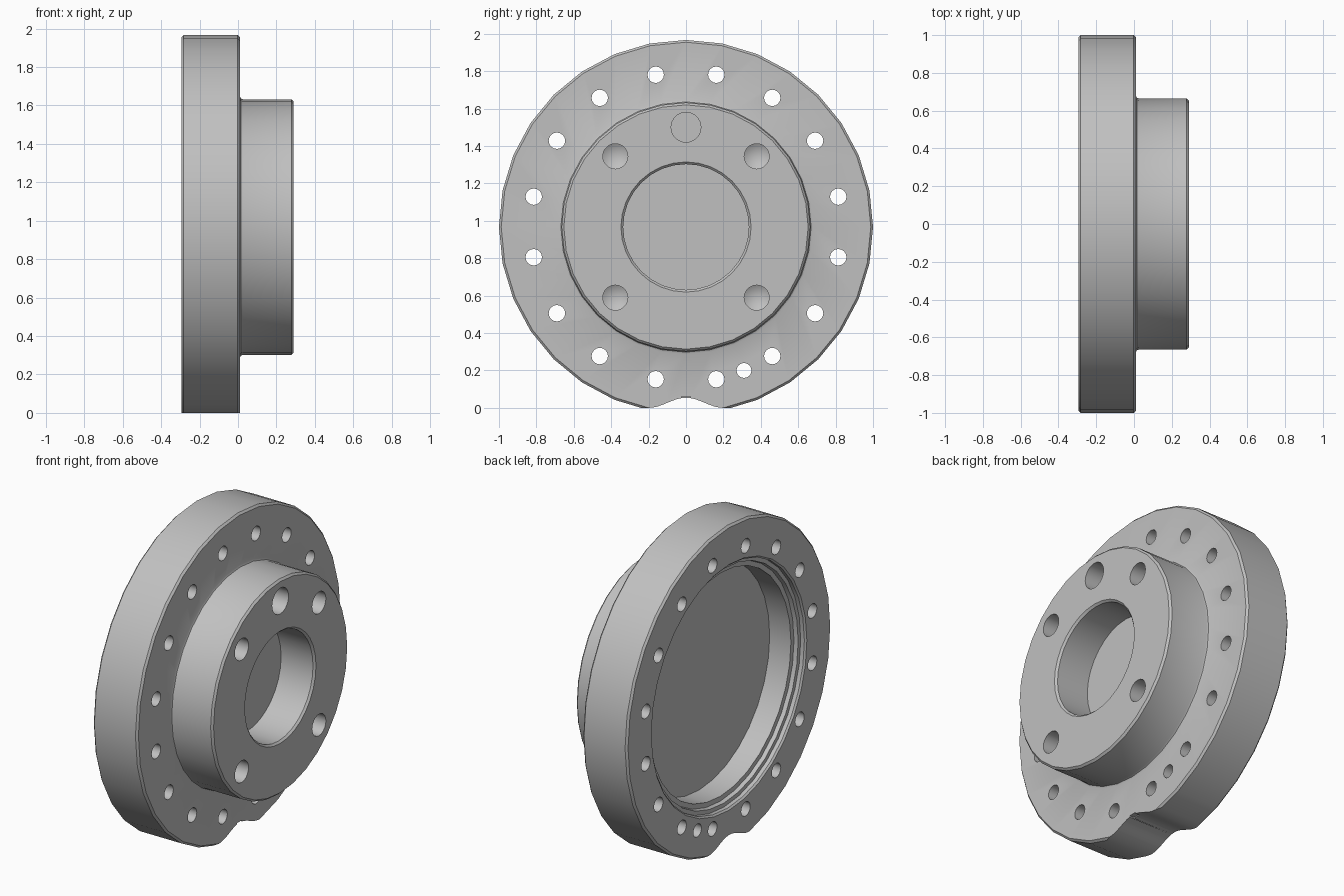
import bpy, bmesh, math
from mathutils import Vector

if "Cube" in bpy.data.objects:
    bpy.data.objects.remove(bpy.data.objects["Cube"], do_unlink=True)

ZC = 0.967          # height of the hub axis
BACK, STEP, FRONT = -0.295, 0.01, 0.29

steel = bpy.data.materials.new("grey steel")
steel.use_nodes = True
GREY = (0.53, 0.53, 0.53, 1)
steel.diffuse_color = GREY
bsdf = steel.node_tree.nodes["Principled BSDF"]
bsdf.inputs["Base Color"].default_value = GREY
bsdf.inputs["Roughness"].default_value = 0.6


def make_object(name, bm):
    bmesh.ops.recalc_face_normals(bm, faces=bm.faces)
    mesh = bpy.data.meshes.new(name)
    bm.to_mesh(mesh)
    bm.free()
    mesh.materials.append(steel)
    obj = bpy.data.objects.new(name, mesh)
    bpy.context.collection.objects.link(obj)
    return obj


def lathe(bm, profile, sides, y=0.0, z=ZC):
    """Turn (x, radius) points around an axis along x; ends are closed."""
    rings = []
    for x, r in profile:
        if r == 0:
            rings.append([bm.verts.new((x, y, z))] * sides)
            continue
        ring = []
        for i in range(sides):
            a = math.tau * i / sides
            ring.append(bm.verts.new((x, y + r * math.cos(a), z + r * math.sin(a))))
        rings.append(ring)
    for a, b in zip(rings, rings[1:]):
        for i in range(sides):
            j = (i + 1) % sides
            quad = list(dict.fromkeys((a[i], a[j], b[j], b[i])))
            bm.faces.new(quad)
    for ring in (rings[0], rings[-1]):
        if ring[0] is not ring[1]:
            bm.faces.new(ring)


def prism(bm, outline, x0, x1):
    """Extrude a (y, z) outline along x."""
    face = bm.faces.new([bm.verts.new((x0, y, z)) for y, z in outline])
    ext = bmesh.ops.extrude_face_region(bm, geom=[face])
    moved = [v for v in ext["geom"] if isinstance(v, bmesh.types.BMVert)]
    bmesh.ops.translate(bm, verts=moved, vec=Vector((x1 - x0, 0, 0)))


def cut(target, cutter):
    cutter.hide_render = True
    mod = target.modifiers.new("cut", "BOOLEAN")
    mod.operation = "DIFFERENCE"
    mod.solver = "EXACT"
    mod.object = cutter
    bpy.context.view_layer.objects.active = target
    bpy.ops.object.modifier_apply(modifier=mod.name)
    bpy.data.objects.remove(cutter, do_unlink=True)


# Turned body: stepped back recess, rim, boss and blind front bore
profile = [
    (-0.09, 0.69), (-0.235, 0.69), (-0.235, 0.72), (-0.26, 0.725),
    (-0.26, 0.75), (BACK + 0.01, 0.75), (BACK, 0.76),
    (BACK, 0.988), (BACK + 0.012, 1.0), (STEP - 0.012, 1.0), (STEP, 0.988),
    (STEP, 0.68), (STEP + 0.005, 0.669), (STEP + 0.016, 0.665),
    (FRONT - 0.012, 0.665), (FRONT, 0.653),
    (FRONT, 0.348), (FRONT - 0.012, 0.336), (0.06, 0.336),
]
bm = bmesh.new()
lathe(bm, profile, 32)
flange = make_object("hub_flange", bm)

# Ring of through holes in the rim, plus one smaller extra hole
bm = bmesh.new()
for i in range(16):
    a = math.tau * (i + 0.5) / 16
    lathe(bm, [(-0.5, 0.044), (0.2, 0.044)], 16, 0.83 * math.cos(a), ZC + 0.83 * math.sin(a))
lathe(bm, [(-0.5, 0.04), (0.2, 0.04)], 16, 0.31, 0.2)
cut(flange, make_object("rim_holes", bm))

# Drilled blind holes in the boss face, and a flat-bottomed pin hole
bm = bmesh.new()
for sy in (-1, 1):
    for sz in (-1, 1):
        lathe(bm, [(0.4, 0.067), (0.08, 0.067), (0.04, 0)], 20, sy * 0.378, ZC + sz * 0.378)
lathe(bm, [(0.4, 0.08), (0.06, 0.08)], 20, 0, 1.5)
cut(flange, make_object("boss_holes", bm))

# Rounded notch across the bottom edge
bm = bmesh.new()
curve = [(y, 0.027 * (1 + math.cos(math.pi * y / 0.2)))
         for y in [-0.2 + 0.4 * i / 16 for i in range(17)]]
prism(bm, [(-0.4, -0.2), (-0.4, 0)] + curve + [(0.4, 0), (0.4, -0.2)], -0.5, 0.2)
cut(flange, make_object("bottom_notch", bm))

# Tiny slot at the top of the notch
bm = bmesh.new()
prism(bm, [(-0.025, 0), (-0.025, 0.06), (0.025, 0.06), (0.025, 0)], STEP - 0.03, 0.2)
cut(flange, make_object("notch_slot", bm))

# Smooth curved walls, crisp machined edges
bpy.ops.object.select_all(action="DESELECT")
flange.select_set(True)
bpy.context.view_layer.objects.active = flange
bpy.ops.object.shade_smooth_by_angle(angle=math.radians(32))
